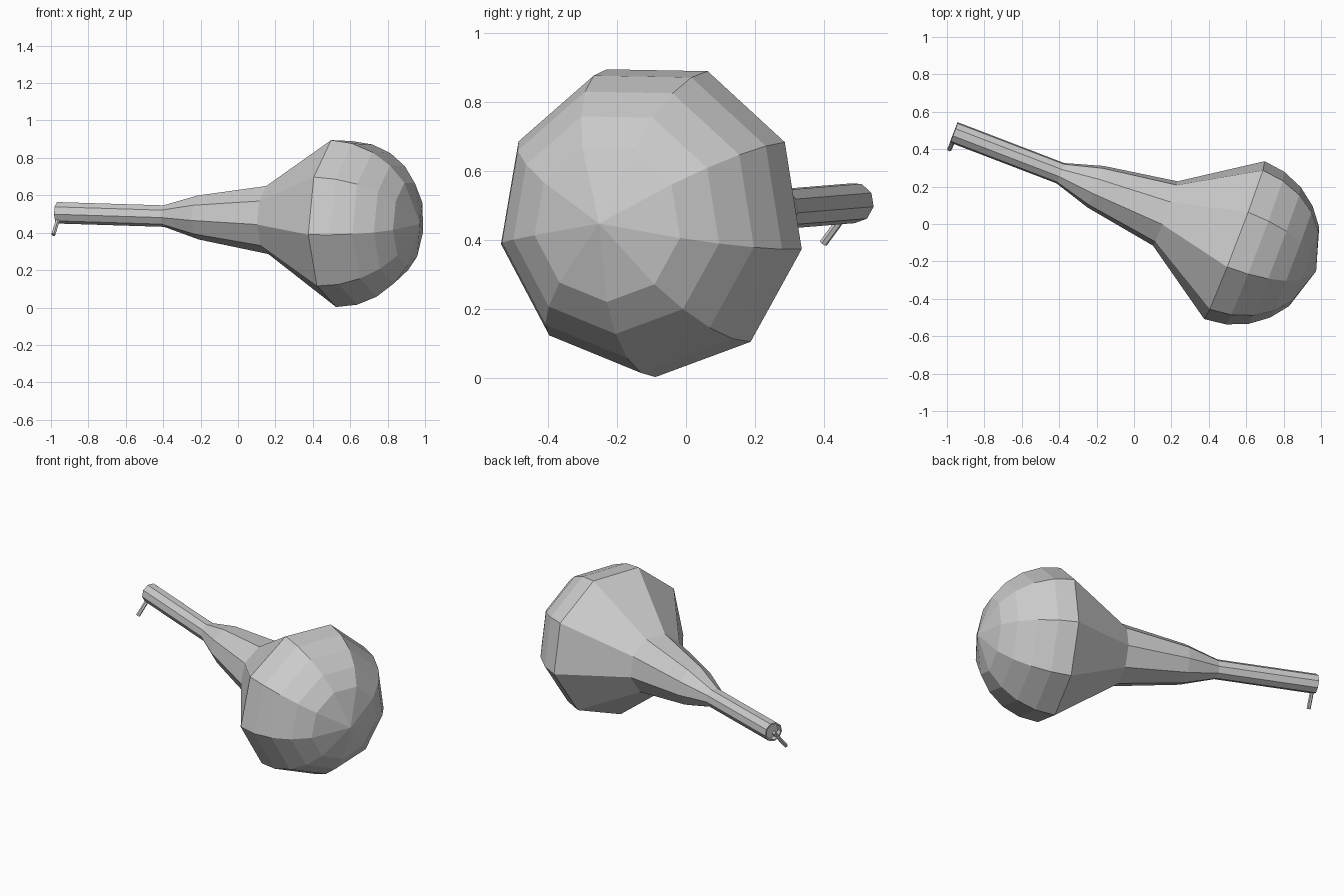
import bpy, bmesh, math
from mathutils import Vector, Matrix

if "Cube" in bpy.data.objects:
    bpy.data.objects.remove(bpy.data.objects["Cube"])

SIDES = 9
START = Vector((-0.963, 0.49, 0.508))            # middle of the handle end
AXIS = Vector((0.934, -0.358, -0.029)).normalized()
SIDE = Vector((0.358, 0.934, 0)).normalized()
UP = AXIS.cross(SIDE).normalized()
SIDE = UP.cross(AXIS)
FRAME = Matrix((AXIS, SIDE, UP)).transposed().to_4x4()
FRAME.translation = START


def lathe(name, profile, sides, twist):
    """Turn (distance, radius) pairs around the local x axis."""
    bm = bmesh.new()
    rings = []
    for t, r in profile:
        if r == 0:
            rings.append([bm.verts.new((t, 0, 0))] * sides)
            continue
        angles = [twist + 2 * math.pi * k / sides for k in range(sides)]
        rings.append([bm.verts.new((t, r * math.cos(a), r * math.sin(a))) for a in angles])
    for a, b in zip(rings, rings[1:]):
        for k in range(sides):
            j = (k + 1) % sides
            bm.faces.new(list(dict.fromkeys((a[k], a[j], b[j], b[k]))))
    bmesh.ops.recalc_face_normals(bm, faces=bm.faces)
    mesh = bpy.data.meshes.new(name)
    bm.to_mesh(mesh)
    bm.free()
    ob = bpy.data.objects.new(name, mesh)
    bpy.context.collection.objects.link(ob)
    return ob


# Body: recessed end, handle, flared neck, then a dome in 15 degree steps
R, T = 0.459, 1.61
profile = [(0.03, 0), (0.03, 0.05), (0, 0.05), (0, 0.059), (0.61, 0.059),
           (0.812, 0.121), (1.212, 0.187)]
for deg in (0, 15, 30, 45, 60):
    a = math.radians(deg)
    profile.append((T + R * math.sin(a), R * math.cos(a)))
profile.append((T + 0.465, 0))
body = lathe("body", profile, SIDES, math.radians(-91))
body.matrix_world = FRAME

# Cord: thin stub hanging out of the handle end
p0, p1 = Vector((-0.955, 0.475, 0.495)), Vector((-0.987, 0.398, 0.39))
d = p1 - p0
cord = lathe("cord", [(0, 0), (0, 0.012), (d.length, 0.012), (d.length, 0)], 6, 0)
cord.matrix_world = Matrix.Translation(p0) @ d.to_track_quat('X', 'Z').to_matrix().to_4x4()
